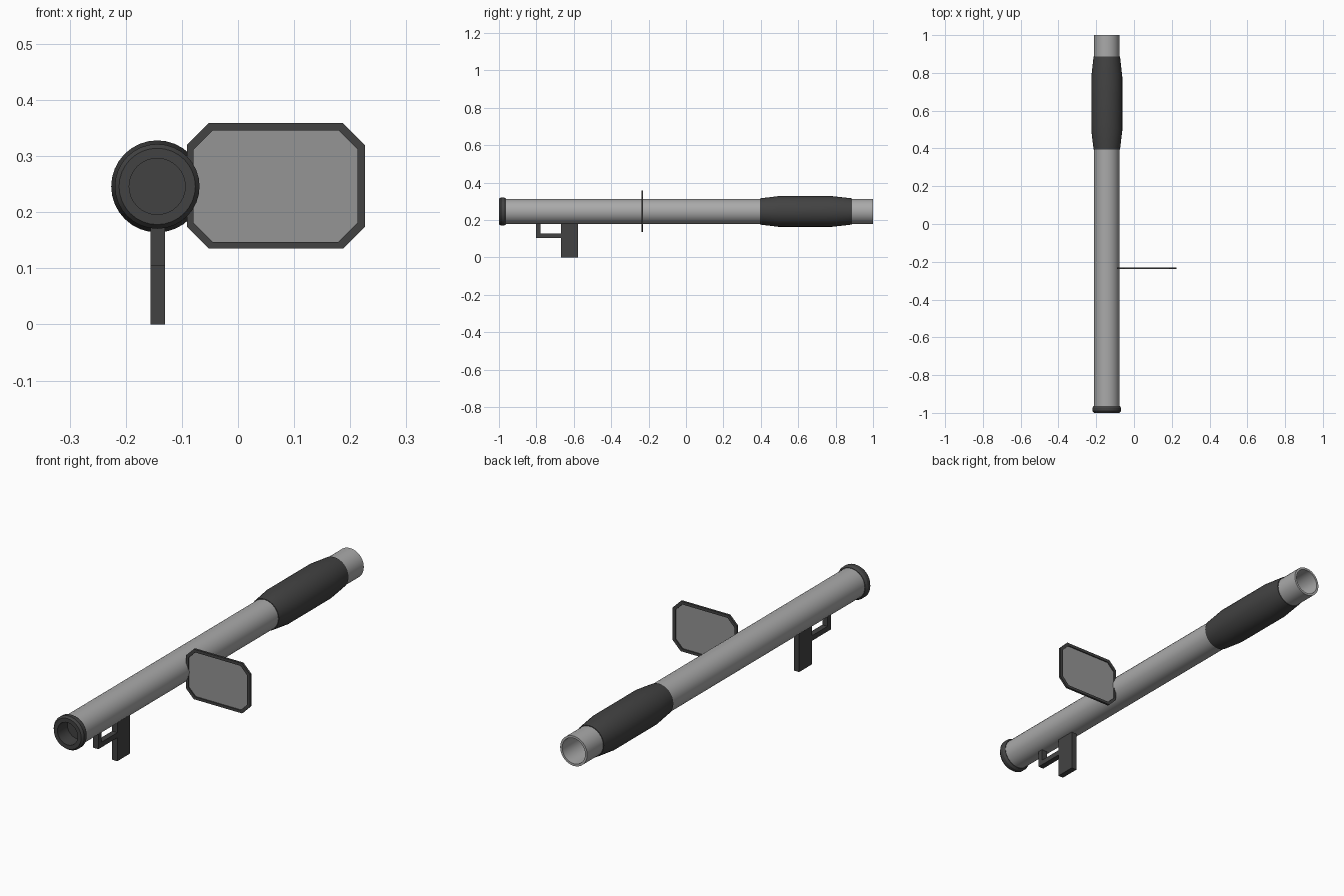
import bpy, bmesh, math

if "Cube" in bpy.data.objects:
    bpy.data.objects.remove(bpy.data.objects["Cube"])

CX, CZ = -0.144, 0.246   # tube axis


def material(name, rgba):
    m = bpy.data.materials.new(name)
    m.diffuse_color = rgba
    m.use_nodes = True
    m.node_tree.nodes["Principled BSDF"].inputs["Base Color"].default_value = m.diffuse_color
    return m


DARK = material("dark", (0.055, 0.055, 0.055, 1))
GREY = material("grey", (0.4, 0.4, 0.4, 1))
GLASS = material("glass", (0.3, 0.3, 0.3, 0.6))


def finish(name, bm, mat, smooth=False):
    bmesh.ops.remove_doubles(bm, verts=bm.verts, dist=1e-5)
    bmesh.ops.recalc_face_normals(bm, faces=bm.faces)
    me = bpy.data.meshes.new(name)
    bm.to_mesh(me)
    bm.free()
    ob = bpy.data.objects.new(name, me)
    bpy.context.collection.objects.link(ob)
    me.materials.append(mat)
    if smooth:
        bpy.ops.object.select_all(action='DESELECT')
        ob.select_set(True)
        bpy.context.view_layer.objects.active = ob
        bpy.ops.object.shade_smooth_by_angle(angle=math.radians(30))
    return ob


def lathe(name, profile, mat, sides=32):
    """Spin (radius, y) points around the tube axis."""
    bm = bmesh.new()
    vs = [bm.verts.new((CX + r, y, CZ)) for r, y in profile]
    es = [bm.edges.new(p) for p in zip(vs, vs[1:])]
    bmesh.ops.spin(bm, geom=vs + es, cent=(CX, 0, CZ), axis=(0, 1, 0),
                   angle=math.tau, steps=sides)
    return finish(name, bm, mat, True)


def side_plate(name, outline, mat, half=0.013):
    """Extrude a (y, z) outline across x, centred below the tube."""
    bm = bmesh.new()
    f = bm.faces.new([bm.verts.new((CX + 0.001 - half, y, z)) for y, z in outline])
    ext = bmesh.ops.extrude_face_region(bm, geom=[f])["geom"]
    bmesh.ops.translate(bm, vec=(2 * half, 0, 0),
                        verts=[v for v in ext if isinstance(v, bmesh.types.BMVert)])
    return finish(name, bm, mat)


def octagon(x0, x1, z0, z1, c):
    return [(x0 + c, z0), (x1 - c, z0), (x1, z0 + c), (x1, z1 - c),
            (x1 - c, z1), (x0 + c, z1), (x0, z1 - c), (x0, z0 + c)]


# hollow launch tube, closed near the rear end
lathe("tube", [(0.067, -0.97), (0.067, 1.0), (0.057, 1.0), (0.057, -0.9), (0, -0.9)], GREY)

# rear collar with recess
lathe("rear_collar", [(0, -0.93), (0.05, -0.93), (0.05, -1.0), (0.068, -1.0), (0.0755, -0.99),
                      (0.0755, -0.973), (0.069, -0.963), (0.066, -0.963)], DARK)

# tapered sleeve near the muzzle
lathe("sleeve", [(0.066, 0.395), (0.07, 0.395), (0.082, 0.495), (0.082, 0.78),
                 (0.07, 0.887), (0.066, 0.887)], DARK)

# grip and trigger guard
side_plate("grip", [(-0.668, 0), (-0.577, 0), (-0.577, 0.19), (-0.668, 0.19)], DARK)
side_plate("trigger_guard", [(-0.802, 0.105), (-0.66, 0.105), (-0.66, 0.128), (-0.778, 0.128),
                             (-0.778, 0.19), (-0.802, 0.19)], DARK)

# shield frame: ring between two chamfered rectangles
SY, T = -0.234, 0.005
outer = octagon(-0.091, 0.226, 0.135, 0.359, 0.039)
inner = octagon(-0.079, 0.213, 0.147, 0.346, 0.034)
bm = bmesh.new()
loops = [[bm.verts.new((x, y, z)) for x, z in pts]
         for pts, y in ((outer, SY - T), (outer, SY + T), (inner, SY + T), (inner, SY - T))]
for a, b in zip(loops, loops[1:] + loops[:1]):
    for i in range(8):
        j = (i + 1) % 8
        bm.faces.new((a[i], a[j], b[j], b[i]))
finish("shield_frame", bm, DARK)

# shield pane
bm = bmesh.new()
bm.faces.new([bm.verts.new((x, SY, z)) for x, z in inner])
finish("shield_pane", bm, GLASS)
